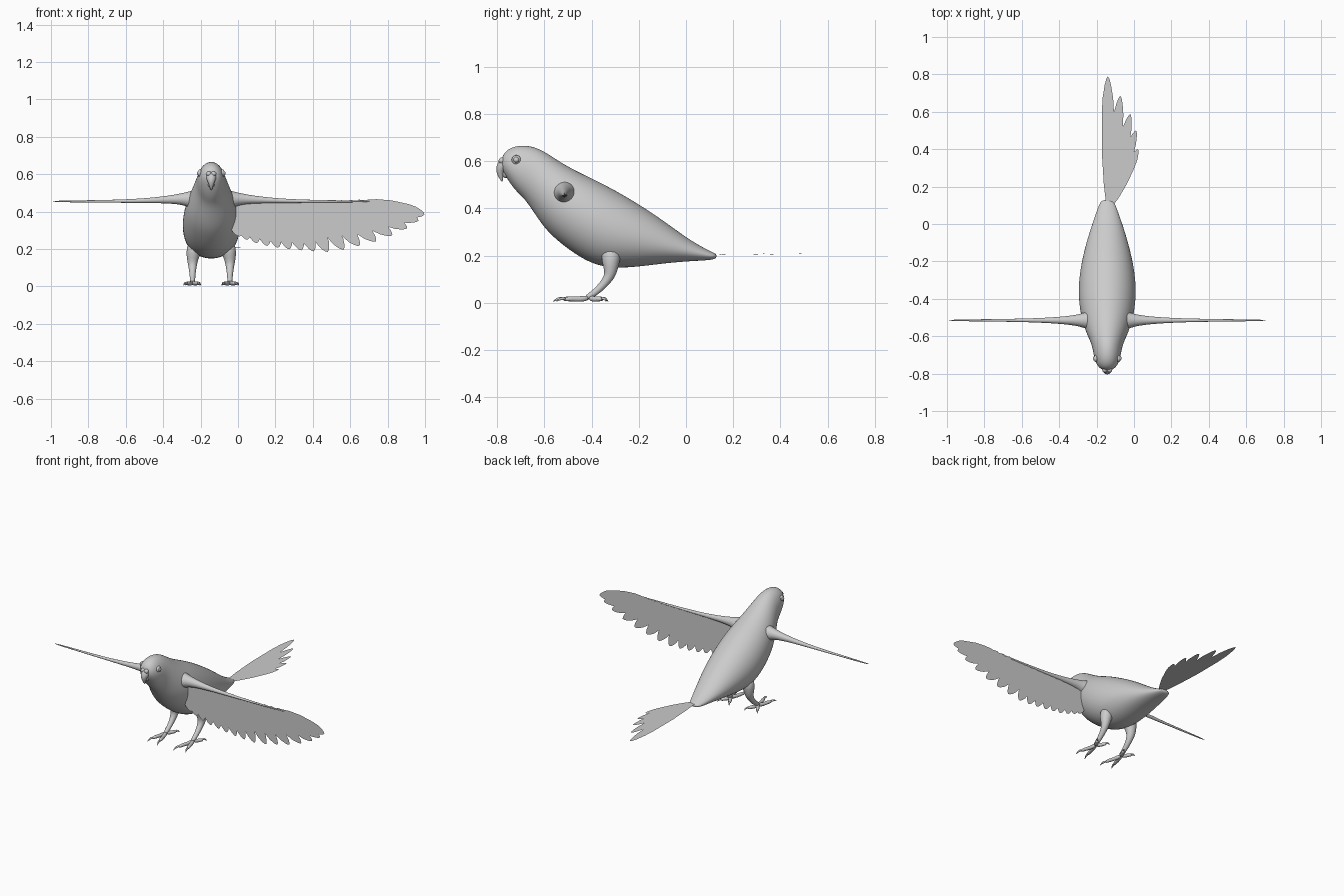
import bpy, bmesh, math
from mathutils import Vector

old = bpy.data.objects.get("Cube")
if old:
    bpy.data.objects.remove(old, do_unlink=True)

CX = -0.143  # body centre line

grey = bpy.data.materials.new("plain_grey")
grey.use_nodes = True
grey.diffuse_color = (0.6, 0.6, 0.6, 1)
grey.node_tree.nodes["Principled BSDF"].inputs["Base Color"].default_value = (0.6, 0.6, 0.6, 1)


def finish(name, bm, smooth=True, subdiv=0):
    mesh = bpy.data.meshes.new(name)
    if smooth:
        bmesh.ops.recalc_face_normals(bm, faces=bm.faces)
    for f in bm.faces:
        f.smooth = smooth
    bm.to_mesh(mesh)
    bm.free()
    mesh.materials.append(grey)
    ob = bpy.data.objects.new(name, mesh)
    bpy.context.collection.objects.link(ob)
    if subdiv:
        mod = ob.modifiers.new("smooth", 'SUBSURF')
        mod.levels = mod.render_levels = subdiv
    return ob


def loft(name, rings, subdiv):
    """Skin a list of rings, each (centre, half axis a, half axis b)."""
    bm = bmesh.new()
    n = 16
    loops = []
    for c, a, b in rings:
        angles = [2 * math.pi * i / n for i in range(n)]
        loops.append([bm.verts.new(c + a * math.cos(t) + b * math.sin(t)) for t in angles])
    for lo, hi in zip(loops, loops[1:]):
        for i in range(n):
            j = (i + 1) % n
            bm.faces.new((lo[i], lo[j], hi[j], hi[i]))
    bm.faces.new(loops[0])
    bm.faces.new(loops[-1])
    return finish(name, bm, subdiv=subdiv)


def tube(name, pts, subdiv=1):
    """Tapered round limb through (x, y, z, radius) points."""
    ps = [Vector(p[:3]) for p in pts]
    rings = []
    for i, p in enumerate(ps):
        d = (ps[min(i + 1, len(ps) - 1)] - ps[max(i - 1, 0)]).normalized()
        side = Vector((1, 0, 0)) if abs(d.x) < 0.8 else Vector((0, 1, 0))
        a = (side - d * side.dot(d)).normalized()
        rings.append((p, a * pts[i][3], d.cross(a) * pts[i][3]))
    return loft(name, rings, subdiv)


def ball(name, centre, radius, squash=(1, 1, 1)):
    bm = bmesh.new()
    bmesh.ops.create_uvsphere(bm, u_segments=16, v_segments=10, radius=radius)
    bmesh.ops.scale(bm, vec=squash, verts=bm.verts)
    bmesh.ops.translate(bm, vec=centre, verts=bm.verts)
    return finish(name, bm)


def feather(name, base, tip, width, normal):
    """Flat blade, narrow at the quill and rounded at the tip."""
    base, tip, normal = Vector(base), Vector(tip), Vector(normal)
    side = normal.cross(tip - base).normalized()
    profile = [(0, .35), (.15, .7), (.4, 1), (.7, 1), (.83, .85), (.93, .52), (.98, .25)]
    outline = [(t, w) for t, w in profile] + [(1, 0)] + [(t, -w) for t, w in reversed(profile)]
    bm = bmesh.new()
    f = bm.faces.new([bm.verts.new(base.lerp(tip, t) + side * w * width) for t, w in outline])
    f.normal_update()
    if f.normal.dot(normal) < 0:
        f.normal_flip()
    return finish(name, bm, smooth=False)


# Body and head: slanted rings (top y, top z, bottom y, bottom z, half width)
spine = [(-.783, .605, -.778, .56, .025), (-.772, .638, -.76, .53, .047),
         (-.74, .661, -.742, .5, .063), (-.70, .670, -.715, .466, .073),
         (-.65, .666, -.687, .44, .079), (-.60, .645, -.662, .406, .09),
         (-.54, .604, -.632, .36, .11), (-.47, .564, -.588, .298, .133),
         (-.39, .527, -.522, .24, .15), (-.30, .481, -.432, .176, .158),
         (-.20, .422, -.34, .143, .152), (-.10, .355, -.22, .148, .13),
         (0, .279, -.09, .167, .097), (.07, .236, .03, .177, .064),
         (.115, .214, .10, .18, .043), (.13, .206, .13, .188, .028)]
body = []
for ty, tz, by, bz, w in spine:
    top, bottom = Vector((CX, ty, tz)), Vector((CX, by, bz))
    body.append(((top + bottom) / 2, Vector((w, 0, 0)), (top - bottom) / 2))
loft("body", body, 2)

# Hooked beak
tube("upper_beak", [(CX, -.755, .592, .032), (CX, -.777, .582, .028), (CX, -.789, .562, .02),
                    (CX, -.786, .537, .011), (CX, -.778, .512, .002)], 2)
tube("lower_beak", [(CX, -.752, .55, .024), (CX, -.768, .542, .017), (CX, -.774, .532, .006)], 2)

for s, label in ((1, "left"), (-1, "right")):
    # Face details
    ball(label + "_cere", (CX + s * .013, -.78, .602), .014)
    ball(label + "_eye", (CX + s * .064, -.719, .606), .013)
    tube(label + "_eyelid", [(CX + s * .05, -.719, .606, .022), (CX + s * .066, -.719, .606, .02),
                             (CX + s * .07, -.719, .606, .014)])

    # Wing arm
    arm = [(.02, .455, .075), (.09, .464, .055), (.14, .468, .035), (.2, .466, .024),
           (.3, .461, .015), (.45, .456, .009), (.65, .455, .006), (.857, .455, .004)]
    tube(label + "_wing_arm", [(CX + s * x, -.515, z, r) for x, z, r in arm], 2)

    # Leg
    lx = CX + s * .1
    tube(label + "_leg", [(lx - s * .02, -.315, .23, .05), (lx, -.32, .17, .037),
                          (lx, -.318, .125, .026), (lx, -.335, .095, .02),
                          (lx, -.37, .055, .015), (lx, -.41, .027, .014), (lx, -.425, .02, .008)])

    # Toes with claws, two forward and two back
    for k, (dx, dy) in enumerate(((-.03, -.115), (.03, -.105), (-.033, .06), (.036, .055))):
        def along(t, z, r):
            return (lx + s * dx * t, -.41 + dy * t, z, r)
        tube(f"{label}_toe_{k + 1}", [along(0, .022, .013), along(.4, .014, .011),
                                      along(.7, .018, .011), along(1, .015, .009)])
        tube(f"{label}_claw_{k + 1}", [along(.95, .018, .008), along(1.15, .02, .006),
                                       along(1.35, .004, .001)])

# Flight feathers on the left wing, from the wing tip inward
tips = [(.997, .385), (.965, .352), (.905, .312), (.825, .274), (.738, .242), (.65, .218),
        (.565, .198), (.48, .185), (.405, .188), (.34, .193), (.275, .199), (.215, .207),
        (.157, .217), (.1, .232), (.05, .25), (.01, .268)]
for i, (x, z) in enumerate(tips):
    y = -.512 + .0006 * (i % 4)
    feather(f"wing_feather_{i + 1}", (.69 - .0487 * i, y, .452), (x, y, z), .036, (0, -1, 0))

# Covert plate filling the upper wing between the quills
bm = bmesh.new()
edge = [(-.03, .455), (-.03, .3), (.2, .28), (.45, .27), (.6, .3), (.72, .36), (.8, .42), (.71, .457)]
bm.faces.new([bm.verts.new((x, -.5125, z)) for x, z in edge])
finish("wing_coverts", bm, smooth=False)

# Half fan of tail feathers
fan = [(-.14, .79), (-.073, .685), (-.02, .588), (.011, .5), (.021, .4)]
for i, (x, y) in enumerate(fan):
    z = .211 - .0012 * i
    feather(f"tail_feather_{i + 1}", (-.138 + .006 * i, .11, z - .003), (x, y, z), .033 - .002 * i, (0, 0, 1))
